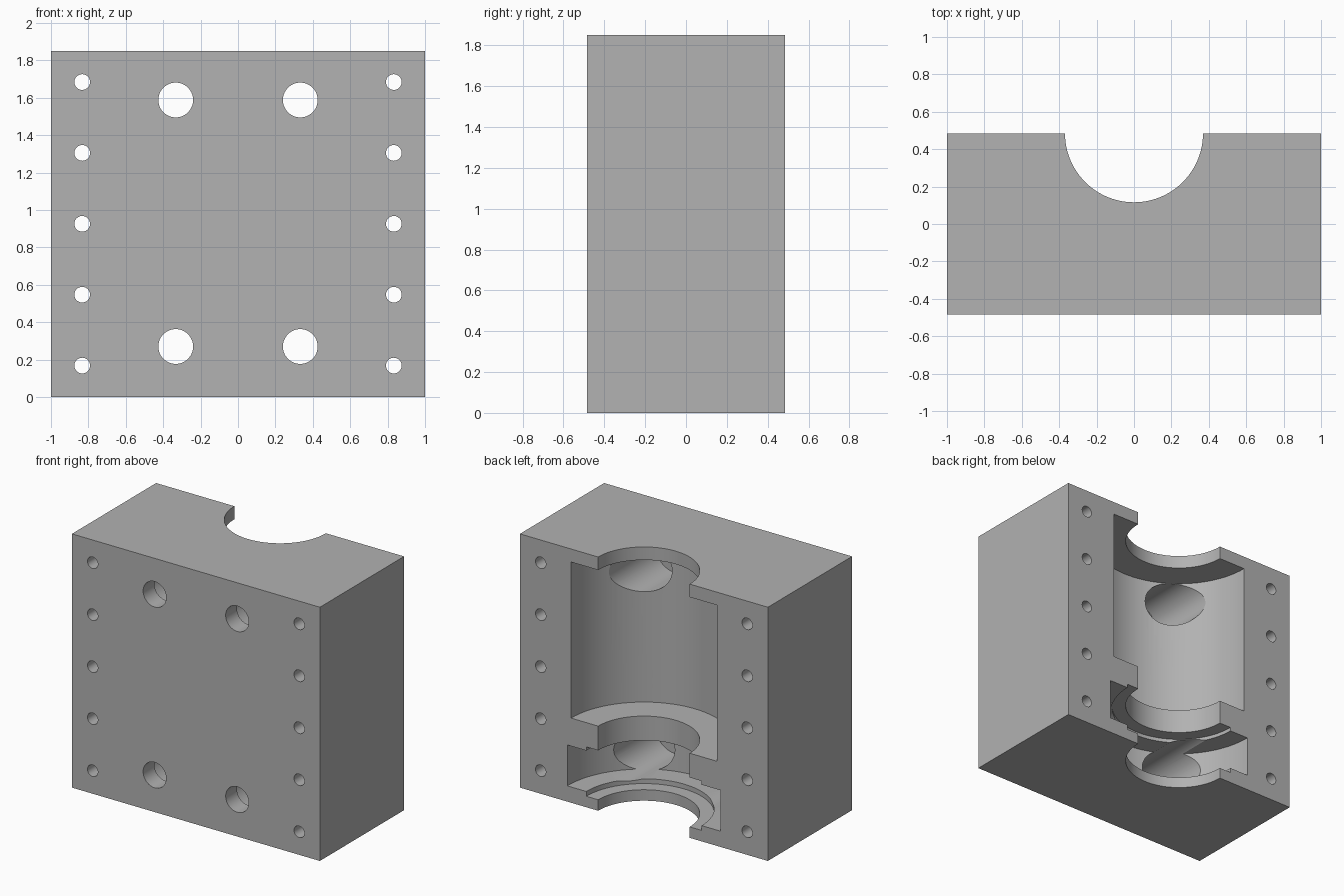
import bpy, bmesh, math
from mathutils import Matrix

if "Cube" in bpy.data.objects:
    bpy.data.objects.remove(bpy.data.objects["Cube"])

W, D, H = 1.0, 0.485, 1.85          # half width, half depth, height

grey = bpy.data.materials.new("plain grey")
grey.diffuse_color = (0.445, 0.445, 0.445, 1)
grey.use_nodes = True
grey.node_tree.nodes["Principled BSDF"].inputs["Base Color"].default_value = grey.diffuse_color


def make_object(name, bm):
    bmesh.ops.recalc_face_normals(bm, faces=bm.faces)
    mesh = bpy.data.meshes.new(name)
    bm.to_mesh(mesh)
    bm.free()
    mesh.materials.append(grey)
    obj = bpy.data.objects.new(name, mesh)
    bpy.context.collection.objects.link(obj)
    return obj


def drill(name, x, z, radius, y0, y1, sides):
    """Cylinder along y used as a cutter."""
    bm = bmesh.new()
    place = Matrix.Translation((x, (y0 + y1) / 2, z)) @ Matrix.Rotation(math.pi / 2, 4, 'X')
    bmesh.ops.create_cone(bm, cap_ends=True, segments=sides, radius1=radius,
                          radius2=radius, depth=y1 - y0, matrix=place)
    return make_object(name, bm)


def lathe(name, profile, sides):
    """Revolve a (radius, z) profile around the axis on the back face."""
    bm = bmesh.new()
    rings = []
    for r, z in profile:
        rings.append([bm.verts.new((r * math.cos(2 * math.pi * i / sides),
                                    D + r * math.sin(2 * math.pi * i / sides), z))
                      for i in range(sides)])
    for a, b in zip(rings, rings[1:]):
        for i in range(sides):
            j = (i + 1) % sides
            bm.faces.new((a[i], a[j], b[j], b[i]))
    bm.faces.new(rings[0])
    bm.faces.new(rings[-1])
    return make_object(name, bm)


# Solid half of the housing
bm = bmesh.new()
bmesh.ops.create_cube(bm, size=1, matrix=Matrix.Translation((0, 0, H / 2))
                      @ Matrix.Diagonal((2 * W, 2 * D, H, 1)))
block = make_object("housing_block", bm)

# Stepped bore: stepped seal groove below, large chamber above
bore, lip, groove, chamber = 0.369, 0.465, 0.618, 0.588
cutters = [lathe("bore_cutter", [
    (bore, -0.1), (bore, 0.08), (lip, 0.08), (lip, 0.115), (groove, 0.115),
    (groove, 0.413), (lip, 0.413), (lip, 0.44), (bore, 0.44), (bore, 0.617),
    (chamber, 0.617), (chamber, 1.755), (bore, 1.755), (bore, H + 0.1)], 96)]

for side in (-1, 1):
    # Large bolt holes with wide counterbores opening into the cavity
    for z in (0.27, 1.588):
        cutters.append(drill("bolt_cutter", side * 0.333, z, 0.093, -0.6, 0.3, 48))
        cutters.append(drill("counterbore_cutter", side * 0.333, z, 0.166, -D + 0.13, 0.45, 64))
    # Row of small screw holes
    for k in range(5):
        cutters.append(drill("screw_cutter", side * 0.833, 0.168 + 0.379 * k, 0.042, -0.6, 0.6, 32))

# Cut, apply and clean up
bpy.context.view_layer.objects.active = block
block.select_set(True)
for c in cutters:
    mod = block.modifiers.new("cut", 'BOOLEAN')
    mod.operation, mod.solver, mod.object = 'DIFFERENCE', 'EXACT', c
    bpy.ops.object.modifier_apply(modifier=mod.name)
    bpy.data.objects.remove(c)

bpy.ops.object.select_all(action='DESELECT')
block.select_set(True)
bpy.ops.object.shade_smooth_by_angle(angle=math.radians(30))
